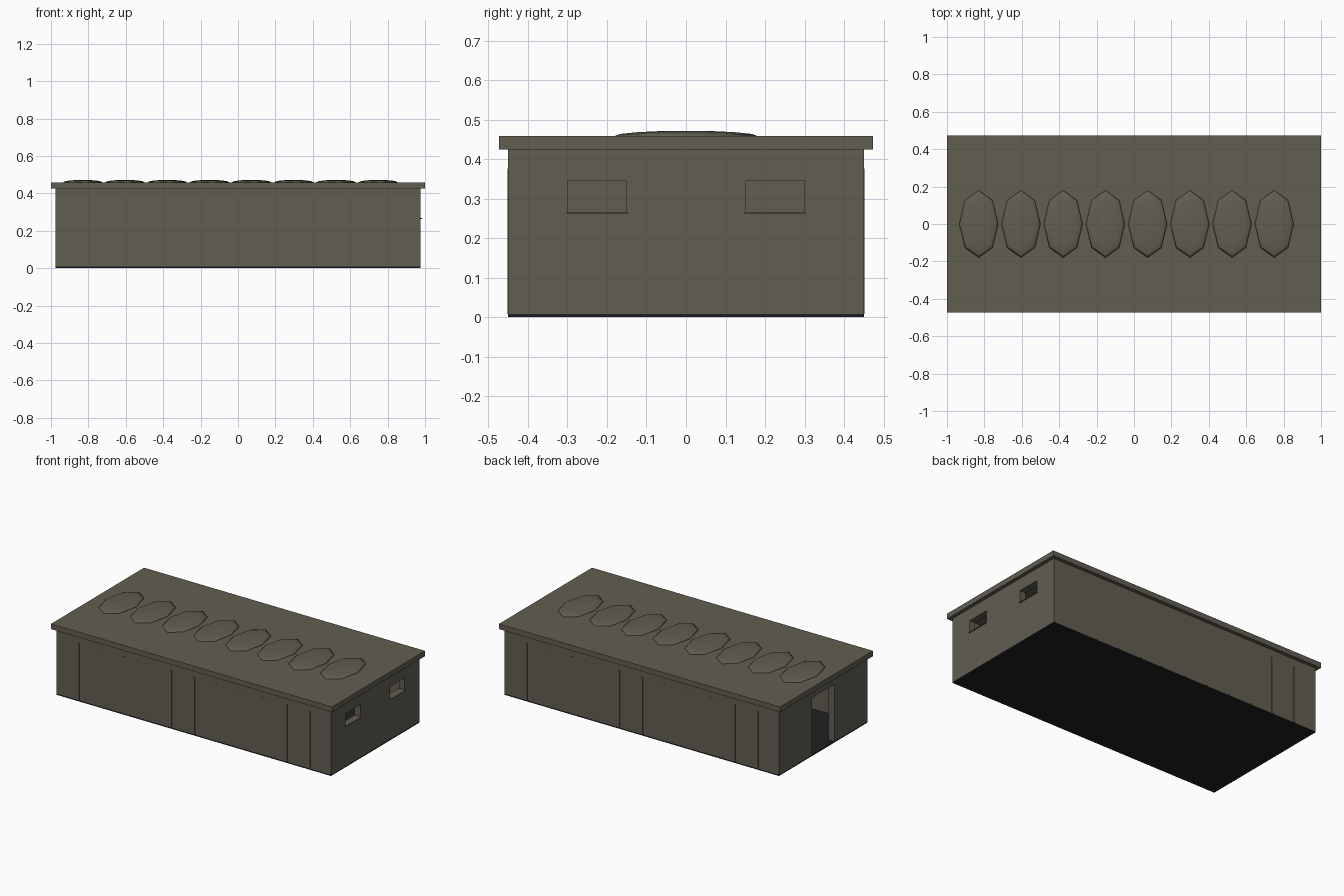
import bpy

old = bpy.data.objects.get("Cube")
if old:
    bpy.data.objects.remove(old, do_unlink=True)


def material(name, colour):
    m = bpy.data.materials.new(name)
    m.use_nodes = True
    m.diffuse_color = (*colour, 1)
    m.node_tree.nodes["Principled BSDF"].inputs["Base Color"].default_value = (*colour, 1)
    return m


concrete = material("olive_concrete", (0.12, 0.112, 0.083))
dark = material("dark_floor", (0.014, 0.014, 0.014))


def box(name, lo, hi, mat):
    """Axis-aligned box between two corners."""
    centre = [(a + b) / 2 for a, b in zip(lo, hi)]
    bpy.ops.mesh.primitive_cube_add(size=1, location=centre)
    ob = bpy.context.object
    ob.name = name
    ob.scale = [b - a for a, b in zip(lo, hi)]
    bpy.ops.object.transform_apply(location=False, rotation=False, scale=True)
    ob.data.materials.append(mat)
    return ob


def cut(target, lo, hi):
    """Subtract a box from the target."""
    cutter = box("cutter", lo, hi, concrete)
    cutter.hide_render = True
    mod = target.modifiers.new("cut", "BOOLEAN")
    mod.operation = "DIFFERENCE"
    mod.solver = "EXACT"
    mod.object = cutter
    bpy.context.view_layer.objects.active = target
    bpy.ops.object.modifier_apply(modifier=mod.name)
    bpy.data.objects.remove(cutter, do_unlink=True)


X, Y, T = 0.977, 0.45, 0.042      # outer half sizes and wall thickness
FLOOR, EAVE = 0.008, 0.425

# Floor slab and flat overhanging roof
box("floor_slab", (-X, -Y, 0), (X, Y, FLOOR), dark)
box("roof_slab", (-1, -0.473, EAVE), (1, 0.473, 0.459), concrete)

# Hollow walls with a doorway at one end and two windows at the other
walls = box("walls", (-X, -Y, FLOOR), (X, Y, EAVE), concrete)
cut(walls, (T - X, T - Y, -0.1), (X - T, Y - T, 0.6))
cut(walls, (-1.1, -0.112, -0.1), (-0.8, 0.112, 0.375))
for side in (-1, 1):
    near, far = sorted((side * 0.15, side * 0.3))
    cut(walls, (0.8, near, 0.266), (1.1, far, 0.345))
    box("window_sill", (X - T, near - 0.003, 0.263), (X + 0.006, far + 0.003, 0.267), concrete)

# Shallow ribs along both long walls
for side in (-1, 1):
    for i in range(-5, 6):
        x = i * 0.1645
        y0, y1 = sorted((side * (Y - 0.01), side * (Y + 0.0018)))
        box("wall_rib", (x - 0.008, y0, FLOOR), (x + 0.008, y1, 0.376), concrete)

# Row of shallow faceted skylight domes
for i in range(8):
    bpy.ops.mesh.primitive_uv_sphere_add(segments=8, ring_count=8, radius=1,
                                         location=(-0.83 + i * 0.2257, 0, 0.459))
    dome = bpy.context.object
    dome.name = "roof_dome"
    dome.scale = (0.104, 0.18, 0.013)
    bpy.ops.object.transform_apply(location=False, rotation=False, scale=True)
    dome.data.materials.append(concrete)
    bpy.ops.object.shade_smooth()
